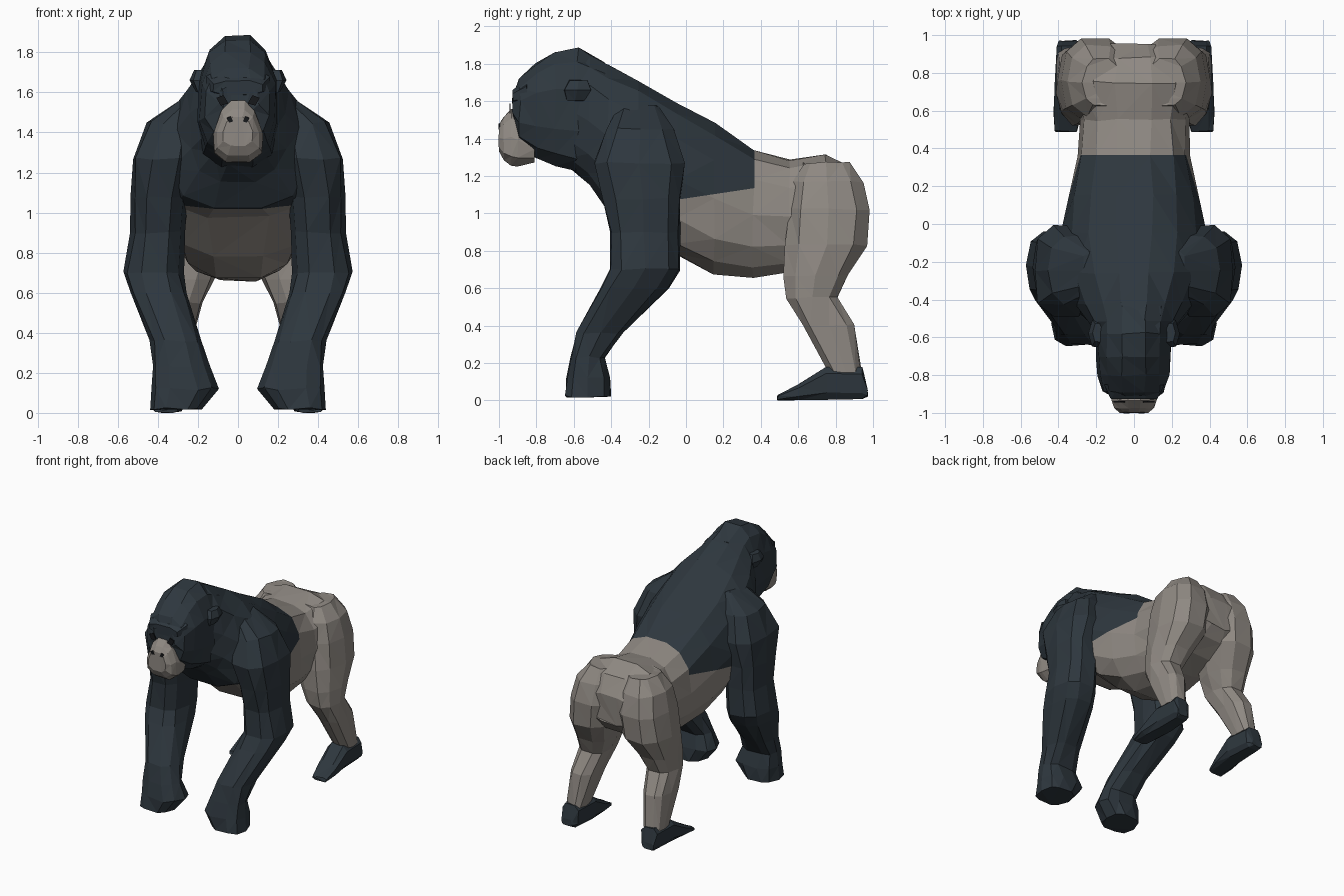
import bpy, bmesh, math, random
from mathutils import Vector

random.seed(4)


def material(name, col):
    m = bpy.data.materials.new(name)
    m.diffuse_color = (*col, 1)
    return m


FUR = material("dark fur", (0.027, 0.038, 0.048))
PALE = material("pale grey", (0.275, 0.25, 0.225))
BLACK = material("eye black", (0.008, 0.009, 0.011))


def finish(bm, name, mats, mirror):
    bmesh.ops.recalc_face_normals(bm, faces=bm.faces)
    me = bpy.data.meshes.new(name)
    bm.to_mesh(me)
    bm.free()
    ob = bpy.data.objects.new(name, me)
    bpy.context.collection.objects.link(ob)
    for m in mats:
        me.materials.append(m)
    if mirror:
        ob.modifiers.new("mirror", 'MIRROR').use_mirror_merge = False
    return ob


def loft(name, secs, axis, mats, n=10, p=0.8, mirror=False, jit=0.007, cuts=(), rule=None):
    """Skin rings (t, x0, x1, v0, v1, egg); egg narrows the high-v side."""
    bm = bmesh.new()
    rings = []
    for t, x0, x1, v0, v1, egg in secs:
        ring = []
        for i in range(n):
            a = 2 * math.pi * (i + 0.5) / n + math.pi / 2 * (n % 4 != 0)
            c, s = math.cos(a), math.sin(a)
            c = math.copysign(abs(c) ** p, c) * (1 - egg * s)
            s = math.copysign(abs(s) ** p, s)
            x, v = (x0 + x1) / 2 + c * (x1 - x0) / 2, (v0 + v1) / 2 + s * (v1 - v0) / 2
            co = Vector((x, t, v) if axis == 'y' else (x, v, t))
            co += Vector([random.uniform(-jit, jit) for _ in range(3)])
            co.z = max(co.z, 0)
            ring.append(bm.verts.new(co))
        rings.append(ring)
    for a, b in zip(rings, rings[1:]):
        for i in range(n):
            j = (i + 1) % n
            bm.faces.new((a[i], a[j], b[j], b[i]))
    bm.faces.new(rings[0])
    bm.faces.new(rings[-1])
    bmesh.ops.triangulate(bm, faces=bm.faces)
    for co, no in cuts:
        bmesh.ops.bisect_plane(bm, geom=bm.verts[:] + bm.edges[:] + bm.faces[:],
                               plane_co=co, plane_no=no)
    if rule:
        for f in bm.faces:
            f.material_index = rule(f.calc_center_median())
    return finish(bm, name, mats, mirror)


def sym(t, w, v0, v1, egg=0.0):
    return (t, -w, w, v0, v1, egg)


# Torso: dark back and chest, pale belly and rump
loft("torso", [
    sym(-0.62, 0.17, 1.24, 1.86, 0.1),
    sym(-0.52, 0.24, 1.15, 1.85, 0.2),
    sym(-0.42, 0.32, 1.02, 1.80, 0.3),
    sym(-0.26, 0.39, 0.97, 1.72, 0.3),
    sym(-0.05, 0.38, 0.77, 1.60, 0.12),
    sym(0.15, 0.345, 0.67, 1.49, 0.05),
    sym(0.36, 0.30, 0.65, 1.345),
    sym(0.55, 0.29, 0.68, 1.29),
    sym(0.75, 0.32, 0.74, 1.325),
    sym(0.88, 0.30, 0.82, 1.25),
    sym(0.95, 0.22, 0.90, 1.12)], 'y', [FUR, PALE], n=14,
    cuts=[((0, 0.365, 0), (0, 1, 0)), ((0, 0, 1.08), (0, -0.15, 1))],
    rule=lambda c: int(c.y > 0.365 or (c.z < 1.08 + 0.15 * c.y)))

# Head with sloping crown
loft("head", [
    sym(-0.925, 0.10, 1.50, 1.64),
    sym(-0.89, 0.165, 1.36, 1.72),
    sym(-0.80, 0.19, 1.29, 1.81, 0.05),
    sym(-0.70, 0.20, 1.25, 1.87, 0.1),
    sym(-0.58, 0.205, 1.21, 1.89, 0.12),
    sym(-0.44, 0.20, 1.25, 1.81, 0.1)], 'y', [FUR], n=12)

# Brow ridge above the eyes
loft("brow", [
    sym(-0.925, 0.13, 1.585, 1.66), sym(-0.85, 0.17, 1.57, 1.72)],
    'y', [FUR], n=8, jit=0.003)

# Muzzle, broad at the jaw and narrow at the nose
loft("muzzle", [
    sym(-0.81, 0.115, 1.27, 1.42, 0.1),
    sym(-0.90, 0.125, 1.245, 1.54, 0.25),
    sym(-0.935, 0.12, 1.25, 1.565, 0.3),
    sym(-0.975, 0.105, 1.28, 1.52, 0.3),
    sym(-1.0, 0.075, 1.33, 1.48, 0.25)], 'y', [PALE], n=10, jit=0.002)


def plate(name, x, y, z, w, h, mat):
    """Thin mirrored diamond facing the front."""
    bm = bmesh.new()
    vs = [bm.verts.new((x + dx * w, y, z + dz * h)) for dx, dz in
          ((-1, -0.6), (0.3, -1), (1, 0.5), (-0.2, 1))]
    f = bm.faces.new(vs)
    g = bmesh.ops.extrude_face_region(bm, geom=[f])["geom"]
    bmesh.ops.translate(bm, vec=(0, 0.008, 0),
                        verts=[v for v in g if isinstance(v, bmesh.types.BMVert)])
    finish(bm, name, [mat], True)


plate("eye", 0.078, -0.945, 1.56, 0.03, 0.026, BLACK)
plate("nostril", 0.04, -1.002, 1.465, 0.016, 0.016, BLACK)

# Ears
loft("ear", [
    (1.60, 0.17, 0.21, -0.64, -0.54, 0), (1.66, 0.16, 0.24, -0.66, -0.50, 0),
    (1.71, 0.15, 0.22, -0.63, -0.52, 0)], 'z', [FUR], n=6, mirror=True, jit=0.003)

# Arms, leaning forward onto the knuckles
loft("arm", [
    (1.58, 0.16, 0.27, -0.36, -0.14, 0),
    (1.45, 0.18, 0.45, -0.43, -0.06, 0),
    (1.27, 0.20, 0.53, -0.50, 0.0, 0),
    (1.08, 0.25, 0.535, -0.45, -0.02, 0),
    (0.90, 0.26, 0.54, -0.41, -0.03, 0),
    (0.70, 0.27, 0.57, -0.41, -0.03, 0),
    (0.60, 0.25, 0.54, -0.46, -0.09, 0),
    (0.36, 0.185, 0.44, -0.59, -0.33, 0),
    (0.23, 0.145, 0.43, -0.615, -0.425, 0),
    (0.12, 0.10, 0.43, -0.64, -0.40, 0),
    (0.02, 0.18, 0.435, -0.65, -0.40, 0)], 'z', [FUR], n=10, p=0.75, mirror=True)

# Legs with heavy rump
loft("leg", [
    (1.27, 0.08, 0.27, 0.62, 0.88, 0),
    (1.17, 0.03, 0.35, 0.56, 0.95, 0),
    (1.02, 0.02, 0.39, 0.54, 0.995, 0),
    (0.83, 0.05, 0.405, 0.52, 0.98, 0),
    (0.67, 0.12, 0.41, 0.52, 0.87, 0),
    (0.55, 0.17, 0.41, 0.535, 0.815, 0),
    (0.40, 0.215, 0.41, 0.62, 0.90, 0),
    (0.15, 0.26, 0.41, 0.76, 0.94, 0)], 'z', [PALE], n=10, mirror=True)

# Feet, wedge shaped
loft("foot", [
    (0.49, 0.30, 0.42, 0.0, 0.03, 0),
    (0.60, 0.27, 0.43, 0.0, 0.09, 0),
    (0.75, 0.25, 0.42, 0.0, 0.185, 0),
    (0.94, 0.27, 0.41, 0.0, 0.18, 0),
    (0.97, 0.30, 0.40, 0.02, 0.07, 0)], 'y', [FUR], n=8, p=0.6, mirror=True, jit=0.004)
